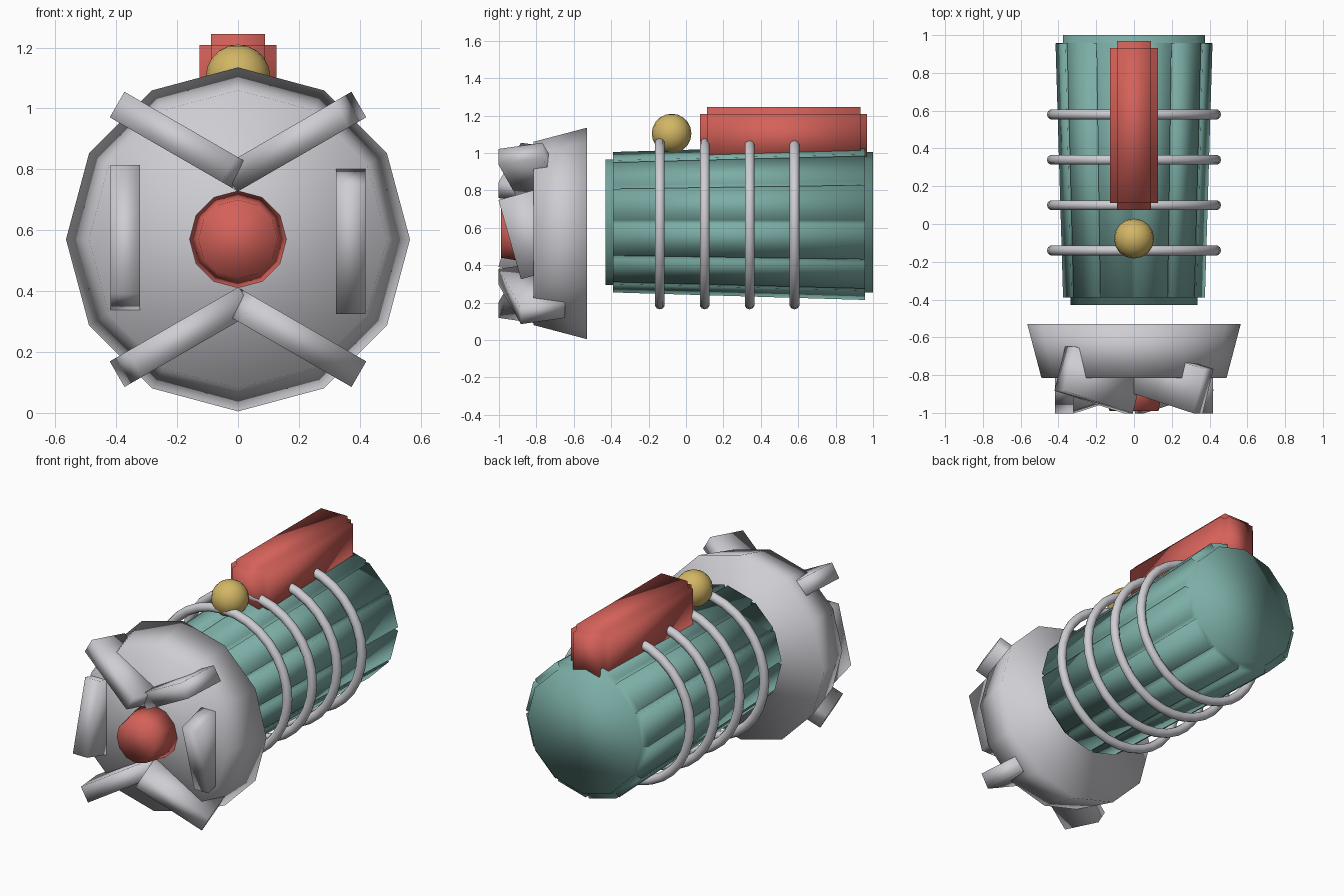
import bpy, bmesh, math
from mathutils import Matrix, Vector

cube = bpy.data.objects.get("Cube")
if cube:
    bpy.data.objects.remove(cube, do_unlink=True)


def material(name, rgb):
    m = bpy.data.materials.new(name)
    m.diffuse_color = (*rgb, 1)
    m.use_nodes = True
    node = next(n for n in m.node_tree.nodes if n.type == 'BSDF_PRINCIPLED')
    node.inputs["Base Color"].default_value = (*rgb, 1)
    return m


GREY = material("light grey", (0.61, 0.61, 0.65))
TEAL = material("teal", (0.20, 0.42, 0.38))
RED = material("red", (0.66, 0.12, 0.10))
GOLD = material("gold", (0.65, 0.47, 0.13))


def finish(bm, name, mat):
    bmesh.ops.recalc_face_normals(bm, faces=bm.faces)
    for f in bm.faces:
        f.smooth = True
    mesh = bpy.data.meshes.new(name)
    bm.to_mesh(mesh)
    bm.free()
    mesh.materials.append(mat)
    obj = bpy.data.objects.new(name, mesh)
    bpy.context.collection.objects.link(obj)
    return obj


def frustum(front, back, r_front, r_back, z):
    """Twelve-sided tapered cylinder lying along y."""
    bm = bmesh.new()
    place = Matrix.Translation((0, (front + back) / 2, z)) @ Matrix.Rotation(math.pi / 2, 4, 'X')
    bmesh.ops.create_cone(bm, cap_ends=True, segments=12, radius1=r_back,
                          radius2=r_front, depth=back - front, matrix=place)
    return bm


def box(size, place):
    bm = bmesh.new()
    bmesh.ops.create_cube(bm, size=1, matrix=place @ Matrix.Diagonal((*size, 1)))
    return bm


def raise_panels(bm, height):
    """Push every face outward as its own panel, leaving grooves between."""
    bmesh.ops.recalc_face_normals(bm, faces=bm.faces)
    bm.normal_update()
    panels = bmesh.ops.extrude_discrete_faces(bm, faces=bm.faces[:])["faces"]
    bm.normal_update()
    for f in panels:
        bmesh.ops.translate(bm, verts=f.verts, vec=f.normal * height)
    return bm


# Front head with its nose
HEAD_Z = 0.57
finish(frustum(-0.815, -0.53, 0.49, 0.565, HEAD_Z), "head_dish", GREY)
finish(frustum(-0.99, -0.81, 0.13, 0.16, HEAD_Z), "nose", RED)

# Six pitched blades around the head
for i in range(6):
    a = i * math.pi / 3
    place = (Matrix.Translation((0.37 * math.cos(a), -0.825, HEAD_Z + 0.37 * math.sin(a)))
             @ Matrix.Rotation(a, 4, 'Y') @ Matrix.Rotation(math.radians(15.8), 4, 'X'))
    finish(box((0.097, 0.244, 0.44), place), f"blade_{i + 1}", GREY)

# Grooved tapered body
BODY_Z = 0.63
finish(raise_panels(frustum(-0.388, 0.958, 0.335, 0.375, BODY_Z), 0.042), "body", TEAL)

# Red pack on top, panelled the same way
pack = box((0.178, 0.82, 0.25), Matrix.Translation((0, 0.522, 1.083)))
finish(raise_panels(pack, 0.037), "top_pack", RED)

# Gold knob
bm = bmesh.new()
bmesh.ops.create_uvsphere(bm, u_segments=16, v_segments=10, radius=0.106,
                          matrix=Matrix.Translation((0, -0.077, 1.104)))
finish(bm, "knob", GOLD)


# Hoops around the body
def hoop(name, y, major=0.434, minor=0.027, segments=32, sides=10):
    bm = bmesh.new()
    centre = Vector((0, y, BODY_Z - 0.005))
    rows = []
    for i in range(segments):
        a = math.tau * i / segments
        out = Vector((math.cos(a), 0, math.sin(a)))
        row = []
        for j in range(sides):
            b = math.tau * j / sides
            row.append(bm.verts.new(centre + out * (major + minor * math.cos(b))
                                    + Vector((0, minor * math.sin(b), 0))))
        rows.append(row)
    for i in range(segments):
        here, there = rows[i], rows[(i + 1) % segments]
        for j in range(sides):
            k = (j + 1) % sides
            bm.faces.new((here[j], there[j], there[k], here[k]))
    finish(bm, name, GREY)


for i in range(4):
    hoop(f"hoop_{i + 1}", -0.14 + 0.24 * i)
